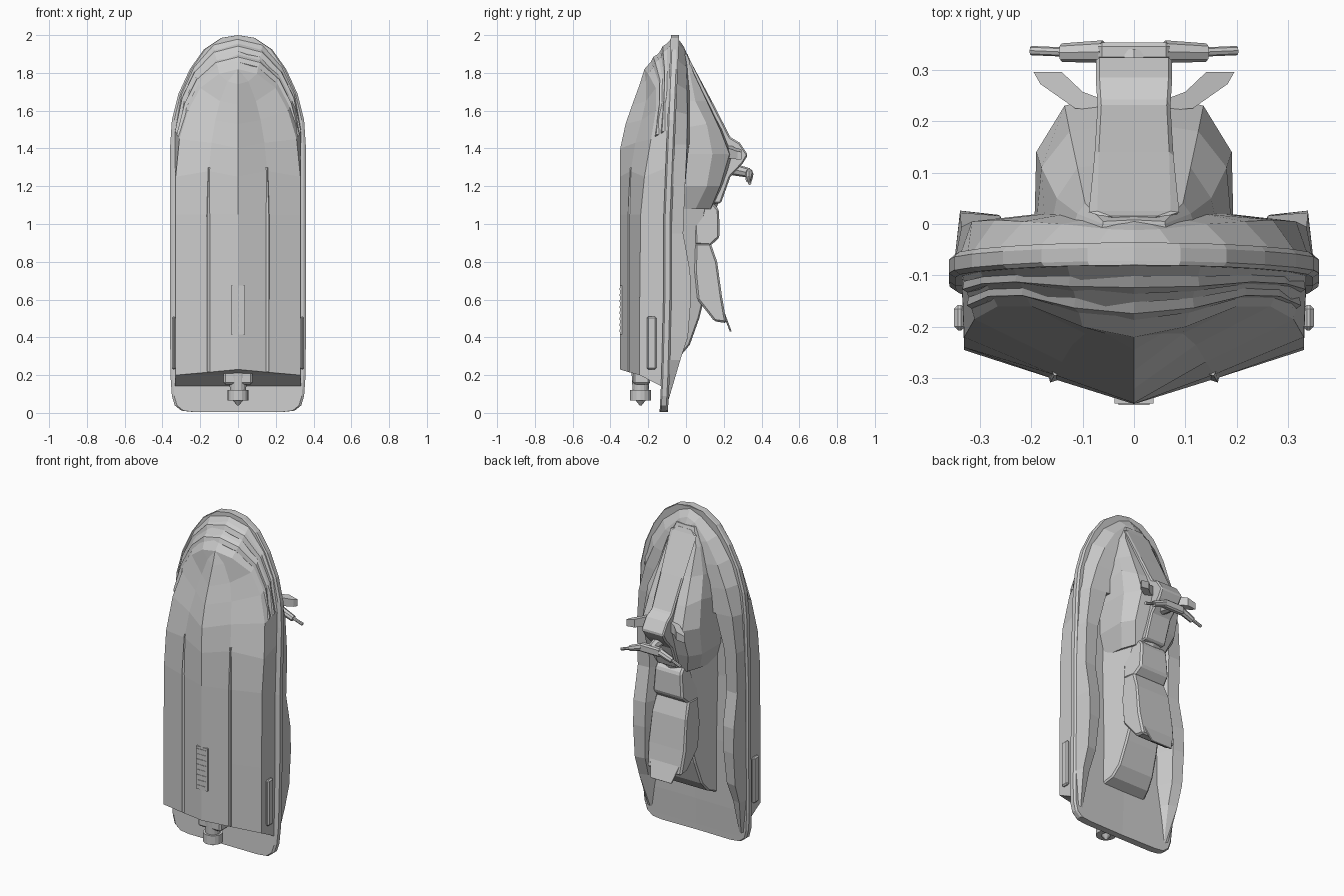
import bpy, bmesh
from mathutils import Vector, Matrix


def finish(name, bm, bevel=0):
    bmesh.ops.recalc_face_normals(bm, faces=bm.faces[:])
    me = bpy.data.meshes.new(name)
    bm.to_mesh(me)
    bm.free()
    ob = bpy.data.objects.new(name, me)
    bpy.context.collection.objects.link(ob)
    if bevel:
        m = ob.modifiers.new("bevel", 'BEVEL')
        m.width, m.segments, m.limit_method = bevel, 1, 'ANGLE'
    return ob


def loft(name, lines, sides=(0,), bevel=0):
    """Skin lengthwise lines; sides=(0,) mirrors into one skin, (1,-1) makes a separate pair."""
    bm = bmesh.new()
    cache = {}

    def vert(p, s):
        q = (round(p[0] * s, 4), round(p[1], 4), round(p[2], 4))
        if q not in cache:
            cache[q] = bm.verts.new(q)
        return cache[q]

    def face(vs):
        vs = list(dict.fromkeys(vs))
        if len(vs) > 2 and not bm.faces.get(vs):
            bm.faces.new(vs)

    for side in sides:
        rings = []
        for k in range(len(lines[0])):
            half = [l[k] for l in lines]
            if side:
                rings.append([vert(p, side) for p in half])
            else:
                rings.append([vert(p, -1) for p in half[::-1]] + [vert(p, 1) for p in half])
        for a, b in zip(rings, rings[1:]):
            for i in range(len(a) - 1):
                face([a[i], a[i + 1], b[i + 1], b[i]])
        face(rings[0])
        face(rings[-1])
    return finish(name, bm, bevel)


def prism(name, profile, bevel=0.008):
    """Side profile of (y, z, half width) spanned across x."""
    bm = bmesh.new()
    r = [bm.verts.new((w, y, z)) for y, z, w in profile]
    l = [bm.verts.new((-w, y, z)) for y, z, w in profile]
    n = len(r)
    bm.faces.new(r)
    bm.faces.new(l[::-1])
    for i in range(n):
        bm.faces.new([r[i], l[i], l[(i + 1) % n], r[(i + 1) % n]])
    return finish(name, bm, bevel)


def box(name, c, size, bevel=0):
    bm = bmesh.new()
    bmesh.ops.create_cube(bm, size=1, matrix=Matrix.Translation(c) @ Matrix.Diagonal((*size, 1)))
    return finish(name, bm, bevel)


def rod(name, a, b, r1, r2=None, seg=12):
    a, b = Vector(a), Vector(b)
    d = b - a
    mat = Matrix.Translation((a + b) / 2) @ d.to_track_quat('Z', 'Y').to_matrix().to_4x4()
    bm = bmesh.new()
    bmesh.ops.create_cone(bm, cap_ends=True, segments=seg, radius1=r1,
                          radius2=r1 if r2 is None else r2, depth=d.length, matrix=mat)
    return finish(name, bm)


# V-shaped hull: keel, hollowed strake, chine and upper edge
keel = [(0, -.35, .23), (0, -.35, .6), (0, -.35, 1.05), (0, -.35, 1.25), (0, -.348, 1.4),
        (0, -.32, 1.53), (0, -.285, 1.63), (0, -.245, 1.74), (0, -.22, 1.82)]
strake = [(.16, -.3, .215), (.16, -.3, .6), (.16, -.3, 1.05), (.155, -.293, 1.28), (.14, -.268, 1.43),
          (.12, -.235, 1.55), (.095, -.213, 1.65), (.055, -.213, 1.755), (0, -.22, 1.82)]
chine = [(.33, -.245, .2), (.33, -.245, .6), (.33, -.24, 1.05), (.33, -.22, 1.25), (.31, -.185, 1.45),
         (.265, -.16, 1.6), (.2, -.16, 1.72), (.1, -.2, 1.795), (0, -.22, 1.82)]
upper = [(.335, -.11, .13), (.335, -.11, .6), (.335, -.105, 1.05), (.335, -.1, 1.3), (.335, -.095, 1.5),
         (.3, -.09, 1.69), (.235, -.085, 1.83), (.13, -.08, 1.95), (0, -.075, 1.985)]
loft("hull", [keel, strake, chine])
loft("topsides", [chine, upper])

# Raised bands sweeping round the bow
for n, t in enumerate([.35, .7]):
    low, mid, top = ([Vector(c).lerp(Vector(u), f) for c, u in zip(chine[4:], upper[4:])]
                     for f in (t - .12, t, t + .12))
    out = [p + Vector((.006 if p.x > .01 else 0, -.005, .006)) for p in mid]
    loft(f"bow_band_{n}", [low, out, top])

# Bottom strakes
loft("bottom_strakes", [
    [(.145, -.302, .22), (.145, -.302, 1.05), (.14, -.29, 1.3)],
    [(.163, -.308, .22), (.163, -.308, 1.05), (.155, -.295, 1.3)],
    [(.166, -.296, .22), (.166, -.296, 1.05), (.16, -.285, 1.3)]], sides=(1, -1))

# Bumper rail slab around the full outline, which is also the deck floor
outline = [(.24, .005), (.3, .012), (.335, .04), (.35, .09), (.358, .2), (.36, .6), (.36, 1.0), (.36, 1.4),
           (.35, 1.55), (.315, 1.69), (.255, 1.82), (.18, 1.925), (.09, 1.985), (0, 2.0)]


def rail_y(z):
    return -.12 + .02 * min(z / .4, 1) + .04 * max(0, (z - 1) / 1)


loft("bumper_rail", [[(x * f, rail_y(z) + d, z) for x, z in outline]
                     for f, d in [(0, -.02), (.965, -.02), (1, -.012), (1, .014), (.97, .024), (0, .02)]])

# Gunwales either side of the foot wells
loft("gunwales", [
    [(.32, -.1, .05), (.348, -.09, .28), (.35, -.085, .4), (.35, -.08, .6),
     (.35, -.08, .75), (.35, -.08, .95), (.35, -.08, 1.2), (.345, -.08, 1.42)],
    [(.305, -.095, .06), (.338, -.03, .28), (.338, .01, .4), (.338, .026, .6),
     (.338, .022, .75), (.335, -.015, .95), (.335, -.005, 1.2), (.315, .005, 1.42)],
    [(.295, -.095, .06), (.285, -.045, .28), (.275, .0, .4), (.265, .018, .6),
     (.26, .016, .75), (.26, -.02, .95), (.255, -.005, 1.2), (.21, .016, 1.42)],
    [(.28, -.1, .06), (.255, -.09, .28), (.235, -.085, .4), (.225, -.085, .6),
     (.22, -.085, .75), (.22, -.085, .95), (.22, -.085, 1.2), (.17, -.08, 1.42)]], sides=(1, -1))

# Bow deck
loft("bow_deck", [
    [(.345, -.08, 1.42), (.325, -.07, 1.6), (.28, -.065, 1.75), (.2, -.06, 1.88), (.08, -.05, 1.965), (0, -.045, 1.985)],
    [(.315, .005, 1.42), (.27, .008, 1.58), (.215, .005, 1.71), (.14, .0, 1.83), (.05, -.01, 1.92), (0, -.012, 1.94)],
    [(.2, .018, 1.42), (.17, .02, 1.57), (.13, .02, 1.7), (.07, .012, 1.82), (.02, .005, 1.89), (0, .005, 1.9)],
    [(0, .02, 1.42), (0, .02, 1.57), (0, .02, 1.7), (0, .015, 1.82), (0, .005, 1.89), (0, .005, 1.9)]])

# Front cowl body
loft("cowl", [
    [(.15, -.09, 1.08), (.185, -.08, 1.2), (.195, -.07, 1.37), (.195, -.06, 1.5), (.17, -.05, 1.65),
     (.13, -.04, 1.8), (.07, -.03, 1.9)],
    [(.13, .05, 1.08), (.185, .11, 1.2), (.19, .14, 1.37), (.18, .11, 1.53), (.15, .05, 1.65),
     (.11, .02, 1.8), (.06, .0, 1.9)],
    [(.1, .13, 1.08), (.14, .18, 1.2), (.135, .23, 1.37), (.125, .18, 1.5), (.11, .11, 1.65),
     (.095, .04, 1.8), (.06, .005, 1.9)],
    [(0, .16, 1.08), (0, .2, 1.2), (0, .26, 1.37), (0, .2, 1.5), (0, .12, 1.65),
     (0, .045, 1.8), (0, .008, 1.9)]])

# Raised hood panel rising to the dash
prism("hood_panel", [(.012, 1.89, .045), (.025, 1.86, .08), (.14, 1.645, .077), (.235, 1.46, .072),
                     (.285, 1.43, .075), (.328, 1.365, .075), (.3, 1.32, .07), (.235, 1.25, .07),
                     (.185, 1.11, .07), (.02, 1.1, .07), (.0, 1.8, .07)], .008)

# Mirrors
for s, side in ((1, "right"), (-1, "left")):
    shape = [(.06, .22), (.06, .242), (.1, .257), (.14, .295), (.195, .295), (.182, .272), (.115, .225)]
    bm = bmesh.new()
    a = [bm.verts.new((x * s, y, 1.43 - .25 * x)) for x, y in shape]
    b = [bm.verts.new((x * s, y, 1.36 - .1 * x)) for x, y in shape]
    bm.faces.new(a)
    bm.faces.new(b[::-1])
    for i in range(len(a)):
        j = (i + 1) % len(a)
        bm.faces.new([a[i], b[i], b[j], a[j]])
    finish(f"mirror_{side}", bm)
    # Handlebar arm and grip, hull side fin
    rod(f"bar_arm_{side}", (.06 * s, .335, 1.265), (.14 * s, .333, 1.235), .022, .018, 8)
    rod(f"grip_{side}", (.13 * s, .334, 1.24), (.2 * s, .337, 1.215), .009, seg=8)
    box(f"side_fin_{side}", (.339 * s, -.182, .37), (.022, .05, .28), .008)

# Steering column and bar centre
box("bar_centre", (0, .335, 1.265), (.14, .036, .05), .008)
rod("steering_column", (0, .2, 1.3), (0, .335, 1.27), .035, .025, 8)

# Seat pedestal
prism("seat_pedestal", [(-.1, .27, .15), (-.03, .3, .13), (.02, .36, .12), (.07, .5, .11), (.1, .62, .1),
                        (.08, .9, .1), (.11, 1.13, .1), (-.1, 1.15, .17)])

# Two-part seat
prism("front_seat", [(.11, 1.15, .085), (.175, 1.075, .09), (.178, .93, .1), (.13, .885, .11),
                     (.05, .89, .12), (.045, 1.0, .115), (.06, 1.1, .1)], .01)
prism("rear_seat", [(.13, .9, .11), (.165, .8, .12), (.19, .62, .125), (.215, .475, .115),
                    (.15, .485, .115), (.06, .6, .13), (.045, .75, .13), (.05, .9, .12)], .01)
prism("grab_handle", [(.19, .54, .1), (.205, .53, .1), (.242, .43, .07), (.232, .43, .07)], .002)

# Jet drive
box("jet_mount", (0, -.235, .2), (.155, .09, .1), .01)
rod("jet_pipe", (0, -.24, .24), (0, -.24, .11), .05, .042, 16)
rod("jet_ring", (0, -.24, .12), (0, -.24, .065), .056, seg=16)
rod("jet_cone", (0, -.24, .07), (0, -.24, .038), .03, .004, 16)

# Intake grate
box("intake_frame", (0, -.334, .545), (.075, .03, .26))
for i in range(8):
    box(f"intake_bar_{i}", (0, -.348, .435 + i * .0315), (.06, .008, .012))
